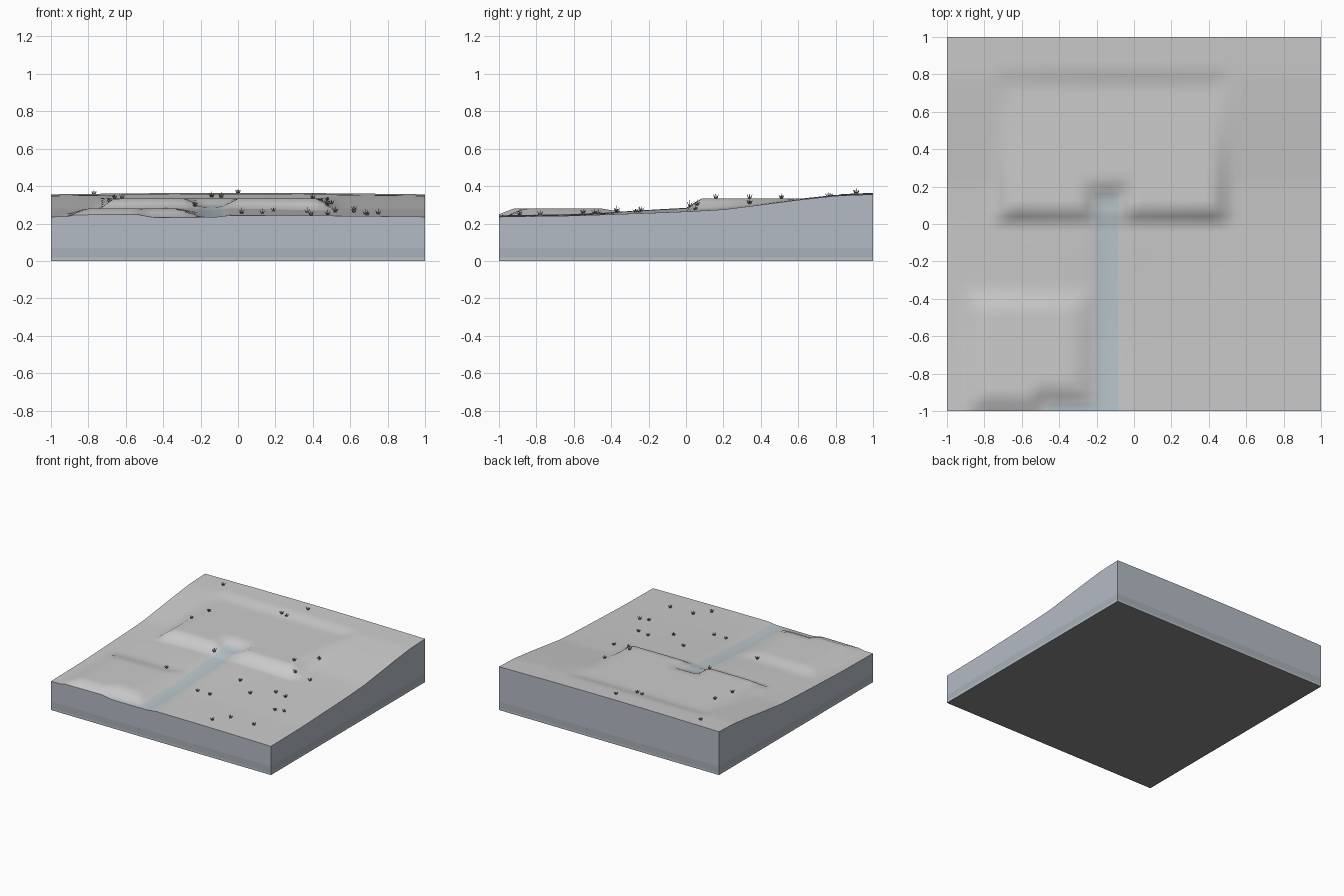
import bpy, bmesh, math, random

if "Cube" in bpy.data.objects:
    bpy.data.objects.remove(bpy.data.objects["Cube"])

random.seed(3)
N = 48


def material(name, rgb):
    m = bpy.data.materials.new(name)
    m.diffuse_color = (*rgb, 1)
    m.use_nodes = True
    m.node_tree.nodes["Principled BSDF"].inputs["Base Color"].default_value = m.diffuse_color
    return m


def finish(bm, name, mats=()):
    me = bpy.data.meshes.new(name)
    bm.to_mesh(me)
    bm.free()
    ob = bpy.data.objects.new(name, me)
    bpy.context.collection.objects.link(ob)
    for m in mats:
        me.materials.append(m)
    return ob


def smooth(a, b, t):
    t = max(0, min(1, (t - a) / (b - a)))
    return t * t * (3 - 2 * t)


def ramp(a, b, t):
    return max(0, min(1, (t - a) / (b - a)))


def rect(x, y, x0, x1, y0, y1, s):
    # soft-edged rectangle mask
    return min(ramp(x0 - s, x0, x), 1 - ramp(x1, x1 + s, x),
               ramp(y0 - s, y0, y), 1 - ramp(y1, y1 + s, y))


SLOPE = [(-1, .236), (-.6, .242), (-.2, .256), (0, .264), (.2, .275),
         (.4, .30), (.6, .326), (.8, .348), (1, .356)]


def base(x, y):
    for (a, za), (b, zb) in zip(SLOPE, SLOPE[1:]):
        if y <= b + 1e-6:
            z = za + (zb - za) * (y - a) / (b - a)
            break
    mid = math.exp(-(y / .4) ** 2) * math.exp(-((x + .3) / .5) ** 2)
    return z + .008 * math.cos(math.pi * x / 2) + .012 * mid


def stream(x, y):
    run = rect(x, y, -.19, -.11, -1.1, .13, .05)
    bend = rect(x, y, -.45, -.11, -1.1, -.97, .04)
    return max(run, bend)


def height(x, y):
    b = base(x, y)
    z = b
    # upper building terrace
    m = rect(x, y, -.66, .43, .085, .735, .085)
    z += (.334 - z) * m
    # lower terrace with a stepped front edge
    front = -.92 if x < -.52 else -.86
    m = rect(x, y, -.81, -.32, front, -.45, .1)
    z += (.281 - z) * m
    # notch and stream bed
    notch = rect(x, y, -.21, -.07, -.1, .16, .07)
    z += (min(z, b + .012) - z) * notch
    return z - .01 * stream(x, y)


# terrain surface
ground_mat = material("ground", (.60, .62, .61))
water_mat = material("water", (.50, .57, .60))
bm = bmesh.new()
bmesh.ops.create_grid(bm, x_segments=N, y_segments=N, size=1)
for v in bm.verts:
    v.co.z = height(v.co.x, v.co.y)
for f in bm.faces:
    c = f.calc_center_median()
    f.smooth = True
    f.material_index = 1 if stream(c.x, c.y) > .4 else 0
finish(bm, "terrain_surface", (ground_mat, water_mat))

# layered earth sides
line = [-1 + 2 * i / N for i in range(N)]
loop = ([(t, -1) for t in line] + [(1, t) for t in line]
        + [(-t, 1) for t in line] + [(-1, -t) for t in line])
bm = bmesh.new()
rings = [[bm.verts.new((x, y, height(x, y) if lv is None else lv)) for x, y in loop]
         for lv in (0, .018, .07, None)]
for k in range(3):
    for i in range(len(loop)):
        j = (i + 1) % len(loop)
        f = bm.faces.new((rings[k][i], rings[k][j], rings[k + 1][j], rings[k + 1][i]))
        f.material_index = k
f = bm.faces.new(rings[0][::-1])
f.material_index = 3
finish(bm, "earth_layers", (material("bedrock", (.48, .53, .55)),
                            material("subsoil", (.40, .44, .49)),
                            material("soil", (.46, .50, .56)),
                            material("underside", (.25, .25, .25))))

# grass tufts: crossed upright blades
SPOTS = [(-.77, .91), (-.62, .51), (-.66, .34), (-.14, .77), (-.09, .76), (0, .91),
         (-.23, .02), (-.39, -.37), (.4, .16), (.5, .34), (.48, .06), (.62, .05),
         (.19, -.24), (.37, -.37), (.02, -.55), (.13, -.55), (.52, -.25), (.62, -.27),
         (.68, -.49), (.75, -.47), (.48, -.78), (.69, -.78), (.39, -.89)]
bm = bmesh.new()
for x, y in SPOTS:
    z = height(x, y) - .002
    turn = random.uniform(0, math.pi)
    for k in range(3):
        a = turn + k * math.pi / 3
        c, s = math.cos(a), math.sin(a)
        for lean, h in ((-.017, .024), (0, .034), (.017, .024)):
            pts = [(lean * .2 - .004, 0), (lean * .2 + .004, 0), (lean, h)]
            bm.faces.new([bm.verts.new((x + r * c, y + r * s, z + q)) for r, q in pts])
finish(bm, "grass_tufts", (material("grass", (.2, .22, .2)),))
